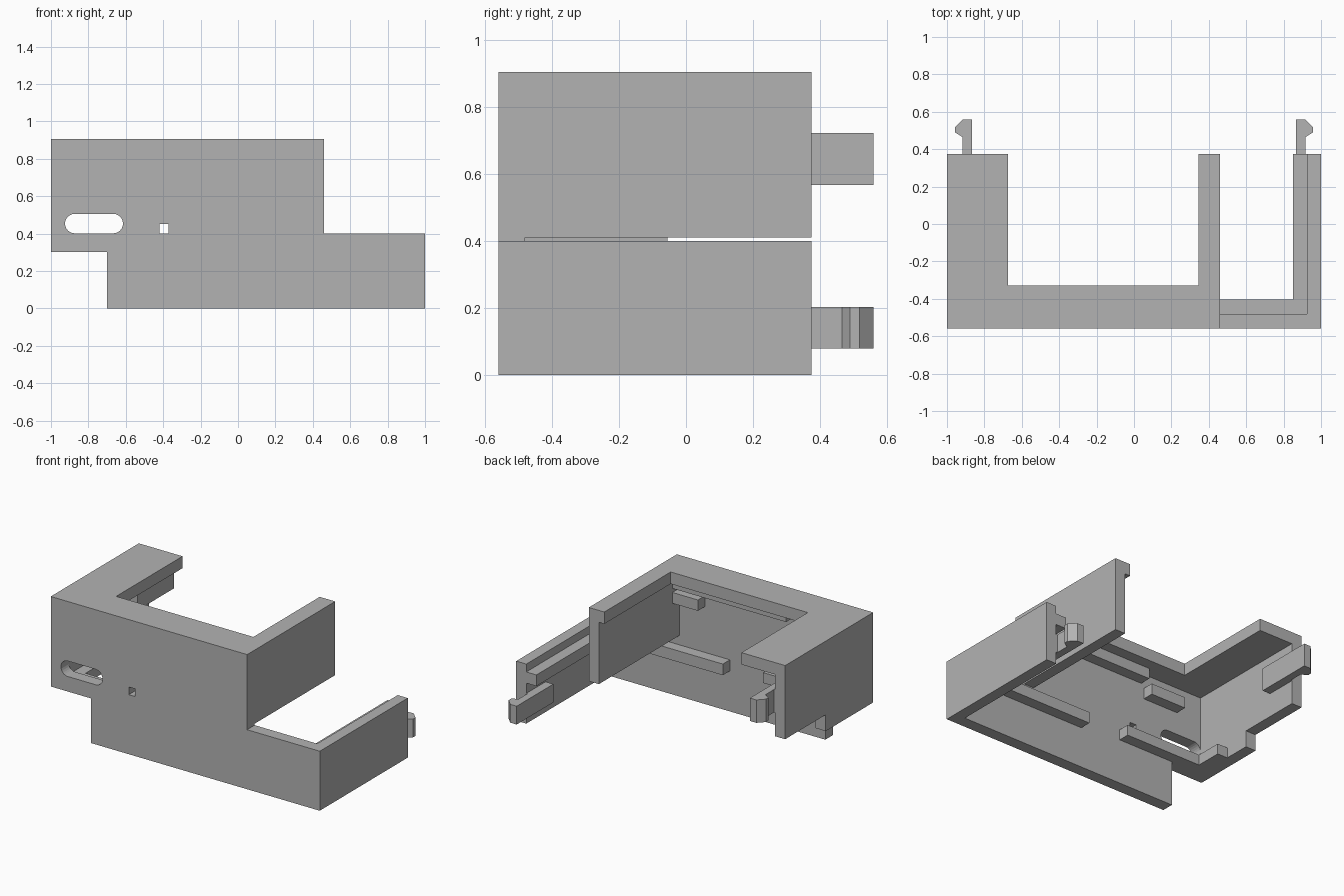
import bpy, bmesh, math

cube = bpy.data.objects.get("Cube")
if cube:
    bpy.data.objects.remove(cube, do_unlink=True)

grey = bpy.data.materials.new("matte_grey")
grey.use_nodes = True
grey.diffuse_color = (0.45, 0.45, 0.45, 1)
grey.node_tree.nodes["Principled BSDF"].inputs["Base Color"].default_value = (0.45, 0.45, 0.45, 1)

# Extrude a flat outline along one axis
PLACE = {
    "x": lambda a, b, d: (d, a, b),
    "y": lambda a, b, d: (a, d, b),
    "z": lambda a, b, d: (a, b, d),
}


def prism(name, outline, axis, lo, hi):
    bm = bmesh.new()
    ends = [[bm.verts.new(PLACE[axis](a, b, d)) for a, b in outline] for d in (lo, hi)]
    bm.faces.new(ends[0])
    bm.faces.new(ends[1])
    n = len(outline)
    for i in range(n):
        j = (i + 1) % n
        bm.faces.new((ends[0][i], ends[0][j], ends[1][j], ends[1][i]))
    bmesh.ops.recalc_face_normals(bm, faces=bm.faces)
    mesh = bpy.data.meshes.new(name)
    bm.to_mesh(mesh)
    bm.free()
    mesh.materials.append(grey)
    obj = bpy.data.objects.new(name, mesh)
    bpy.context.collection.objects.link(obj)
    return obj


def box(name, x, y, z):
    return prism(name, [(x[0], y[0]), (x[1], y[0]), (x[1], y[1]), (x[0], y[1])], "z", *z)


FRONT, INNER, BACK = -0.56, -0.48, 0.375
RAIL = -0.405
TOP, LID = 0.905, 0.825

# Front wall with a stepped outline
front_wall = prism("front_wall", [(-1, 0.3), (-0.7, 0.3), (-0.7, 0), (1, 0), (1, 0.4),
                                  (0.46, 0.4), (0.46, TOP), (-1, TOP)], "y", FRONT, INNER)

# Rounded slot and small square hole
r = 0.052
slot = []
for cx, start in ((-0.667, -90), (-0.873, 90)):
    for i in range(13):
        a = math.radians(start + 15 * i)
        slot.append((cx + r * math.cos(a), 0.453 + r * math.sin(a)))
square = [(-0.42, 0.4), (-0.372, 0.4), (-0.372, 0.452), (-0.42, 0.452)]
for name, outline in (("slot_cutter", slot), ("square_cutter", square)):
    cutter = prism(name, outline, "y", FRONT - 0.1, INNER + 0.02)
    cutter.hide_render = True
    cutter.hide_viewport = True
    cutter.display_type = "WIRE"
    mod = front_wall.modifiers.new(name, "BOOLEAN")
    mod.operation = "DIFFERENCE"
    mod.solver = "EXACT"
    mod.object = cutter
bpy.context.view_layer.update()
baked = bpy.data.meshes.new_from_object(
    front_wall.evaluated_get(bpy.context.evaluated_depsgraph_get()))
front_wall.modifiers.clear()
front_wall.data = baked
for name in ("slot_cutter", "square_cutter"):
    bpy.data.objects.remove(bpy.data.objects[name], do_unlink=True)

# U-shaped lid
prism("lid", [(-1, INNER), (0.46, INNER), (0.46, BACK), (0.345, BACK), (0.345, -0.33),
              (-0.675, -0.33), (-0.675, BACK), (-1, BACK)], "z", LID, TOP)

# Side walls
prism("right_wall", [(INNER, 0.3), (-0.055, 0.3), (-0.055, 0.41), (BACK, 0.41),
                     (BACK, LID), (INNER, LID)], "x", -1, -0.925)
box("middle_wall", (0.385, 0.46), (INNER, BACK), (0.41, LID))
box("left_wall", (0.925, 1), (INNER, BACK), (0, 0.4))

# Inner rails
prism("left_rail", [(0.01, INNER), (0.925, INNER), (0.925, BACK), (0.85, BACK),
                    (0.85, RAIL), (0.01, RAIL)], "z", 0.272, 0.347)
prism("right_rail", [(-0.29, INNER), (-0.925, INNER), (-0.925, -0.23), (-0.85, -0.23),
                     (-0.85, RAIL), (-0.29, RAIL)], "z", 0.3, 0.37)
box("upper_rail", (-0.46, 0.385), (INNER, RAIL), (0.755, LID))
box("left_support", (0.195, 0.385), (INNER, RAIL), (0.655, 0.728))
box("right_support", (-0.74, -0.48), (INNER, RAIL), (0.655, 0.728))

# Snap hooks, mirrored left and right
hook = [(0.867, 0.17), (0.925, 0.17), (0.925, BACK), (0.917, BACK), (0.917, 0.465),
        (0.957, 0.49), (0.957, 0.517), (0.915, 0.56), (0.867, 0.56)]
for name, side, lo, hi in (("left_hook", 1, 0.08, 0.203), ("right_hook", -1, 0.568, 0.722)):
    prism(name, [(side * a, b) for a, b in hook], "z", lo, hi)
